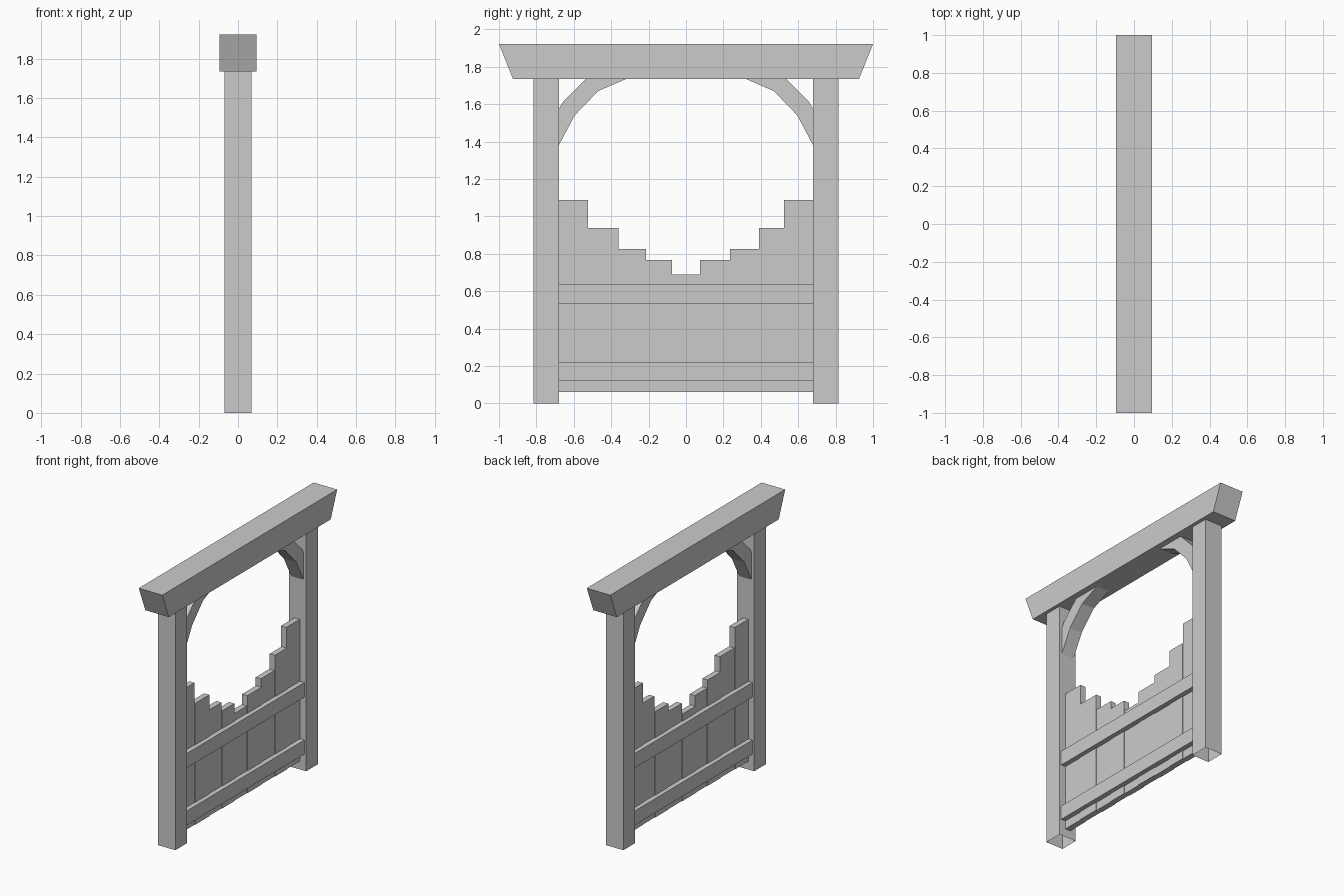
import bpy

if "Cube" in bpy.data.objects:
    bpy.data.objects.remove(bpy.data.objects["Cube"])

POST_IN, POST_OUT = 0.68, 0.815


def prism(name, profile, x0, x1, skip_edges=()):
    """Extrude a (y, z) outline from x0 to x1; skipped outline edges stay open."""
    n = len(profile)
    verts = [(x, y, z) for x in (x0, x1) for y, z in profile]
    faces = [tuple(range(n))[::-1], tuple(range(n, 2 * n))]
    faces += [(i, (i + 1) % n, n + (i + 1) % n, n + i)
              for i in range(n) if i not in skip_edges]
    # the outline must run counter-clockwise in the y-z plane
    mesh = bpy.data.meshes.new(name)
    mesh.from_pydata(verts, [], faces)
    obj = bpy.data.objects.new(name, mesh)
    bpy.context.collection.objects.link(obj)
    return obj


def box(name, y0, y1, z0, z1, x0, x1, skip_edges=()):
    return prism(name, [(y0, z0), (y1, z0), (y1, z1), (y0, z1)], x0, x1, skip_edges)


# Top beam with slanted ends
prism("top_beam", [(-0.925, 1.735), (0.925, 1.735), (1, 1.923), (-1, 1.923)],
      -0.094, 0.094)

# Posts (open underneath) and curved corner braces, mirrored in y
brace = [(0.68, 1.38), (0.68, 1.575), (0.658, 1.612), (0.537, 1.735),
         (0.32, 1.735), (0.47, 1.67), (0.595, 1.54)]
for side, s in (("left", -1), ("right", 1)):
    y0, y1 = sorted((s * POST_IN, s * POST_OUT))
    box(side + "_post", y0, y1, 0, 1.735, -0.069, 0.069, skip_edges=(0,))
    outline = [(s * y, z) for y, z in brace]
    prism(side + "_brace", outline if s > 0 else outline[::-1], -0.05, 0.05)

# Cross rails running through the planks
for name, z0, z1 in (("lower_rail", 0.12, 0.222), ("upper_rail", 0.533, 0.638)):
    box(name, -POST_IN, POST_IN, z0, z1, -0.055, 0.055)

# Gate planks, stepping down to the middle, slightly staggered in depth
edges = [-0.68, -0.525, -0.36, -0.215, -0.075, 0.075, 0.235, 0.39, 0.525, 0.68]
tops = [1.087, 0.938, 0.826, 0.766, 0.69]
for i in range(9):
    shift = 0.002 if i % 2 else -0.002
    box(f"plank_{i + 1}", edges[i], edges[i + 1], 0.06, tops[min(i, 8 - i)],
        -0.021 + shift, 0.021 + shift)
